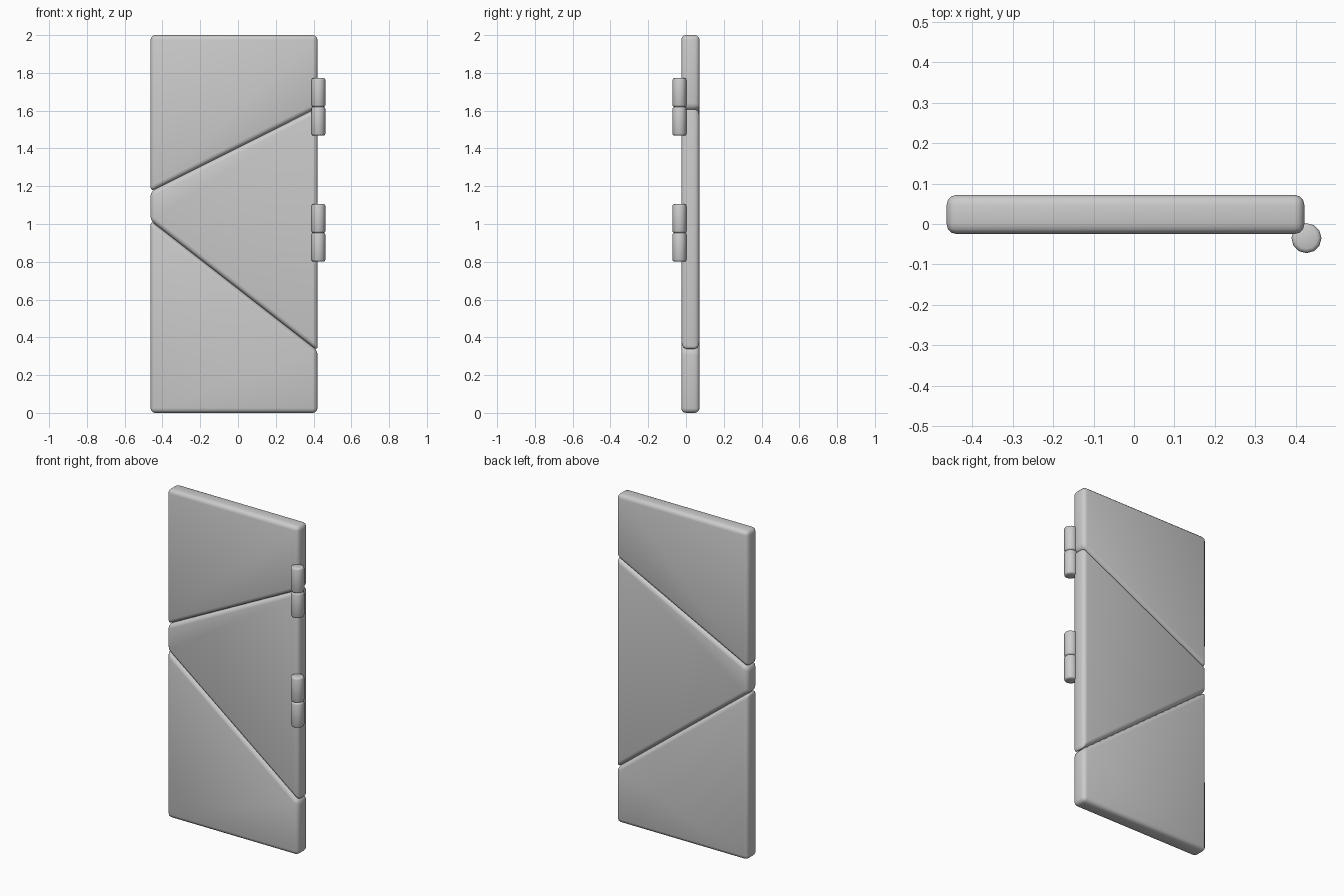
import bpy, bmesh, math

if "Cube" in bpy.data.objects:
    bpy.data.objects.remove(bpy.data.objects["Cube"])

X0, X1 = -0.463, 0.421      # door side edges
Y0, Y1 = -0.025, 0.072      # door front and back faces


def finish(obj, width, segments):
    bev = obj.modifiers.new("rounded_edges", 'BEVEL')
    bev.width = width
    bev.segments = segments
    bev.limit_method = 'ANGLE'
    bev.angle_limit = math.radians(40)
    for p in obj.data.polygons:
        p.use_smooth = True


def panel(name, left_low, left_high, right_low, right_high):
    """Four-sided plank outlined in x/z and extruded through the door."""
    outline = [(X0, left_low), (X1, right_low), (X1, right_high), (X0, left_high)]
    bm = bmesh.new()
    face = bm.faces.new([bm.verts.new((x, Y0, z)) for x, z in outline])
    ext = bmesh.ops.extrude_face_region(bm, geom=[face])
    for v in ext["geom"]:
        if isinstance(v, bmesh.types.BMVert):
            v.co.y = Y1
    bmesh.ops.recalc_face_normals(bm, faces=bm.faces)
    me = bpy.data.meshes.new(name)
    bm.to_mesh(me)
    bm.free()
    obj = bpy.data.objects.new(name, me)
    bpy.context.collection.objects.link(obj)
    finish(obj, 0.025, 3)


def knuckle(name, low, high):
    """One barrel half of a hinge."""
    bpy.ops.mesh.primitive_cylinder_add(
        vertices=12, radius=0.037, depth=high - low,
        location=(0.426, -0.035, (low + high) / 2))
    obj = bpy.context.object
    obj.name = name
    finish(obj, 0.01, 2)


# Three door planks meeting along slanted seams
panel("bottom_panel", 0.0, 1.018, 0.0, 0.33)
panel("middle_panel", 1.018, 1.172, 0.33, 1.615)
panel("top_panel", 1.172, 2.0, 1.615, 2.0)

# Two hinges, each of two stacked barrels
for label, mid in (("lower", 0.953), ("upper", 1.62)):
    knuckle(label + "_hinge_bottom_barrel", mid - 0.152, mid)
    knuckle(label + "_hinge_top_barrel", mid, mid + 0.152)
